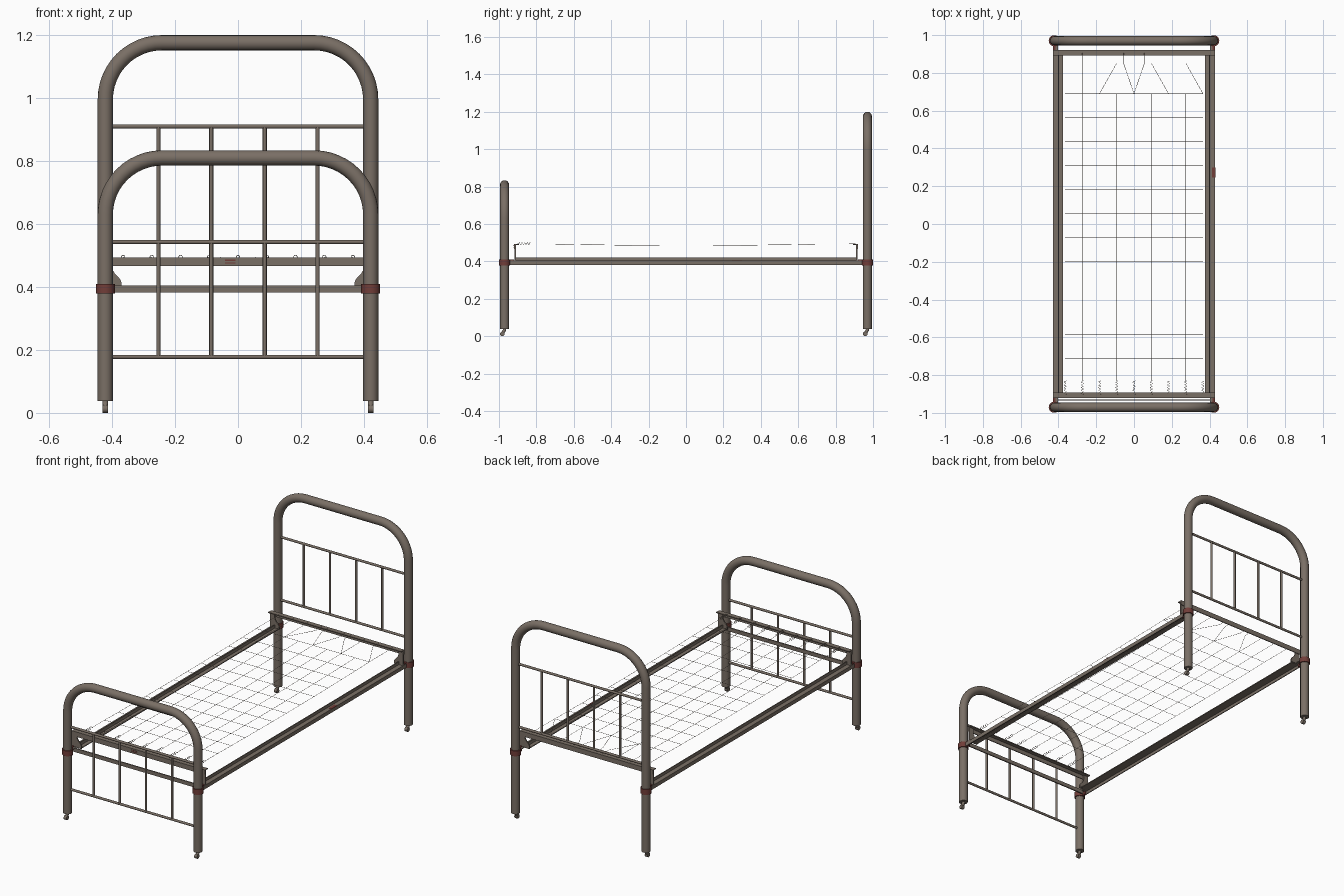
import bpy, bmesh, math
from mathutils import Vector

if "Cube" in bpy.data.objects:
    bpy.data.objects.remove(bpy.data.objects["Cube"])


def material(name, rgb):
    m = bpy.data.materials.new(name)
    m.diffuse_color = (*rgb, 1)
    m.use_nodes = True
    m.node_tree.nodes["Principled BSDF"].inputs["Base Color"].default_value = m.diffuse_color
    return m


BROWN = material("aged brown paint", (0.195, 0.16, 0.132))
RED = material("rusty red", (0.165, 0.047, 0.04))

PX, PY, R = 0.4215, 0.97, 0.0242      # post centre and tube radius


def finish(name, bm, mat, angle=None):
    me = bpy.data.meshes.new(name)
    bmesh.ops.recalc_face_normals(bm, faces=bm.faces)
    bm.to_mesh(me)
    bm.free()
    ob = bpy.data.objects.new(name, me)
    bpy.context.collection.objects.link(ob)
    me.materials.clear()
    me.materials.append(mat)
    if angle:
        bpy.ops.object.select_all(action='DESELECT')
        ob.select_set(True)
        bpy.context.view_layer.objects.active = ob
        bpy.ops.object.shade_smooth_by_angle(angle=math.radians(angle))
    return ob


def tubes(name, paths, radius, mat, res=3):
    """Sweep a round section along each path and turn it into a mesh."""
    cu = bpy.data.curves.new(name, 'CURVE')
    cu.dimensions = '3D'
    cu.bevel_depth, cu.bevel_resolution, cu.use_fill_caps = radius, res, True
    for path in paths:
        sp = cu.splines.new('POLY')
        sp.points.add(len(path) - 1)
        for p, co in zip(sp.points, path):
            p.co = (*co, 1)
    tmp = bpy.data.objects.new(name + "_path", cu)
    bpy.context.collection.objects.link(tmp)
    bpy.context.view_layer.update()
    me = bpy.data.meshes.new_from_object(
        tmp.evaluated_get(bpy.context.evaluated_depsgraph_get()))
    bpy.data.objects.remove(tmp)
    bm = bmesh.new()
    bm.from_mesh(me)
    return finish(name, bm, mat, 50)


def boxes(name, spans, mat):
    """Each span is (x0, x1, y0, y1, z0, z1)."""
    bm = bmesh.new()
    for s in spans:
        vs = bmesh.ops.create_cube(bm, size=1)['verts']
        for v in vs:
            v.co = Vector([(s[2 * i] + s[2 * i + 1]) / 2 +
                           v.co[i] * abs(s[2 * i + 1] - s[2 * i]) for i in range(3)])
    return finish(name, bm, mat)


def hoop(y, top, bend=0.18):
    """Inverted U path from foot to foot."""
    zc = top - R - bend
    pts = [(-PX, y, 0.038), (-PX, y, 0.4)]
    for side in (-1, 1):
        for i in range(13):
            a = math.pi / 2 * (i if side < 0 else 12 - i) / 12
            pts.append((side * (PX - bend + bend * math.cos(a)), y,
                        zc + bend * math.sin(a)))
    return pts + [(PX, y, 0.4), (PX, y, 0.038)]


# Head and foot boards: bent tube, two thin rails and four spindles
for name, y, top, lo, hi in (("headboard", PY, 1.2, 0.543, 0.91),
                             ("footboard", -PY, 0.834, 0.178, 0.543)):
    tubes(name + "_frame", [hoop(y, top)], R, BROWN, 6)
    tubes(name + "_rails", [[(-PX, y, z), (PX, y, z)] for z in (lo, hi)], 0.007, BROWN)
    tubes(name + "_spindles", [[(x, y, lo), (x, y, hi)]
                               for x in (-0.253, -0.085, 0.085, 0.253)], 0.0065, BROWN)

# Clamps around the posts, with a thin lug toward the bed, and casters
for y in (PY, -PY):
    inward = -1 if y > 0 else 1
    end = "head" if y > 0 else "foot"
    for x in (-PX, PX):
        side = "left" if x < 0 else "right"
        tubes(f"{end}_{side}_clamp", [[(x, y, 0.379), (x, y, 0.41)]], 0.03, RED, 5)
        boxes(f"{end}_{side}_clamp_lug",
              [(x - 0.006, x + 0.006, y + inward * 0.022, y + inward * 0.05, 0.38, 0.409)], RED)
        tubes(f"{end}_{side}_caster_stem", [[(x, y, 0.05), (x, y, 0.03)],
                                            [(x, y, 0.034), (x, y - 0.012, 0.015)]], 0.009, BROWN)
        tubes(f"{end}_{side}_caster_wheel",
              [[(x - 0.009, y - 0.012, 0.0125), (x + 0.009, y - 0.012, 0.0125)]], 0.0125, BROWN, 4)

# Side rails: outer angle iron and a raised inner angle iron
T = 0.005
for s, side in ((-1, "left"), (1, "right")):
    boxes(side + "_outer_rail", [
        (s * 0.43, s * (0.43 - T), -0.95, 0.95, 0.382, 0.404),
        (s * 0.43, s * 0.403, -0.95, 0.95, 0.404 - T, 0.404)], BROWN)
    boxes(side + "_inner_rail", [
        (s * 0.403, s * (0.403 - T), -0.912, 0.912, 0.398, 0.421),
        (s * 0.403, s * 0.376, -0.912, 0.912, 0.398, 0.398 + T)], BROWN)

# End rails (angle iron) and rounded corner gussets
for s, end in ((-1, "foot"), (1, "head")):
    boxes(end + "_end_rail", [
        (-0.43, 0.43, s * 0.92, s * (0.92 - T), 0.466, 0.494),
        (-0.43, 0.43, s * 0.92, s * 0.892, 0.494 - T, 0.494)], BROWN)
    for sx, side in ((-1, "left"), (1, "right")):
        bm = bmesh.new()
        prof = [(0.43, 0.494), (0.43, 0.401), (0.37, 0.401), (0.371, 0.418),
                (0.378, 0.43), (0.39, 0.441), (0.397, 0.452), (0.4, 0.465), (0.4, 0.494)]
        f = bm.faces.new([bm.verts.new((sx * px, s * 0.916, pz)) for px, pz in prof])
        ext = bmesh.ops.extrude_face_region(bm, geom=[f])['geom']
        bmesh.ops.translate(bm, vec=(0, -s * 0.007, 0),
                            verts=[g for g in ext if isinstance(g, bmesh.types.BMVert)])
        finish(f"{end}_{side}_gusset", bm, BROWN)

# Cross bar behind the footboard
boxes("foot_cross_bar", [(-0.41, 0.41, -0.935, -0.928, 0.383, 0.405)], BROWN)

# Small red plates: on top of the right rail, and stripes on the foot end rail
boxes("rail_plate", [(0.412, 0.4305, 0.245, 0.3, 0.402, 0.4055)], RED)
boxes("end_rail_stripes", [(-0.042, -0.008, -0.922, -0.919, z, z + 0.004)
                           for z in (0.474, 0.483)], RED)

# Wire mesh: sagging grid
cols = [-0.365 + 0.09125 * i for i in range(9)]
rows = [-0.71 + 0.1273 * i for i in range(12)]


def sag(y):
    return 0.493 - 0.008 * max(0, 1 - (y / 0.71) ** 2)


grid = [[(x, y, sag(y)) for y in rows] for x in cols]
grid += [[(x, y, sag(y)) for x in cols] for y in rows]
tubes("wire_mesh", grid, 0.001, BROWN, 0)

# Tie wires: fanned at the head, straight with coil springs at the foot
ties = []
for i, lean in ((0, 0), (1, 0), (2, 0.09), (2, 0), (4, -0.055), (4, 0.055),
                (6, -0.09), (6, 0), (8, -0.09), (8, 0)):
    x = cols[i]
    ties.append([(x, rows[-1], 0.493), (x + lean, 0.85, 0.493), (x + lean, 0.905, 0.494)])
for x in cols:
    ties.append([(x, rows[0], 0.493), (x, -0.83, 0.493)])
    ties.append([(x + 0.006 * math.cos(k * math.pi / 4), -0.83 - 0.0018 * k,
                  0.495 + 0.006 * math.sin(k * math.pi / 4)) for k in range(41)])
tubes("tie_wires_and_springs", ties, 0.001, BROWN, 0)
